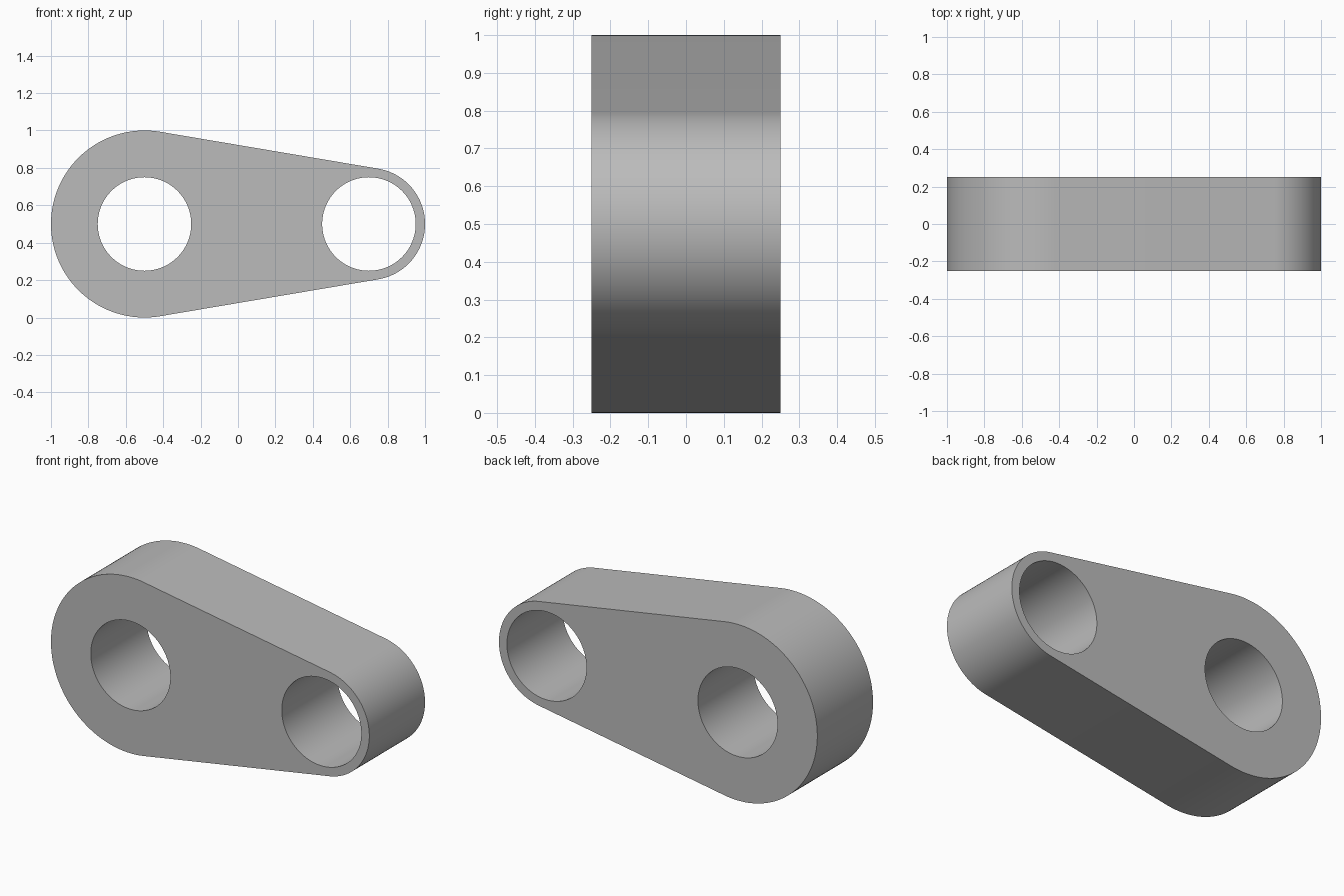
import bpy, bmesh, math
from mathutils import Vector

cube = bpy.data.objects.get("Cube")
if cube:
    bpy.data.objects.remove(cube, do_unlink=True)

DEPTH = 0.5
BIG, SMALL = (-0.5, 0.5), (0.7, 0.5)      # pivot centres in x, z
R_BIG, R_SMALL, R_HOLE = 0.5, 0.3, 0.25

grey = bpy.data.materials.new("plain grey")
grey.use_nodes = True
colour = (0.5, 0.5, 0.5, 1)
grey.diffuse_color = colour
grey.node_tree.nodes["Principled BSDF"].inputs["Base Color"].default_value = colour


def arc(centre, radius, start, end, steps):
    """Points along an arc, both ends included."""
    angles = [start + (end - start) * i / steps for i in range(steps + 1)]
    return [(centre[0] + radius * math.cos(a), centre[1] + radius * math.sin(a)) for a in angles]


def add_loop(bm, points):
    verts = [bm.verts.new((x, -DEPTH / 2, z)) for x, z in points]
    return [bm.edges.new((v, verts[i - 1])) for i, v in enumerate(verts)]


# Outline: two round ends joined by their common tangents
tangent = math.acos((R_BIG - R_SMALL) / (SMALL[0] - BIG[0]))
outline = arc(BIG, R_BIG, tangent, 2 * math.pi - tangent, 80)
outline += arc(SMALL, R_SMALL, -tangent, tangent, 64)

bm = bmesh.new()
edges = add_loop(bm, outline)

# Pivot holes
for centre in (BIG, SMALL):
    edges += add_loop(bm, arc(centre, R_HOLE, 0, 2 * math.pi, 96)[:-1])

# Fill the plate face and extrude it to full depth
bmesh.ops.triangle_fill(bm, edges=edges, use_beauty=True, normal=Vector((0, -1, 0)))
result = bmesh.ops.extrude_face_region(bm, geom=bm.faces[:], use_keep_orig=True)
back = [g for g in result["geom"] if isinstance(g, bmesh.types.BMVert)]
bmesh.ops.translate(bm, verts=back, vec=(0, DEPTH, 0))
bmesh.ops.recalc_face_normals(bm, faces=bm.faces[:])

mesh = bpy.data.meshes.new("link_plate")
bm.to_mesh(mesh)
bm.free()
mesh.materials.append(grey)
link = bpy.data.objects.new("link_plate", mesh)
bpy.context.collection.objects.link(link)

# Smooth round walls, sharp rims
bpy.ops.object.select_all(action='DESELECT')
link.select_set(True)
bpy.context.view_layer.objects.active = link
bpy.ops.object.shade_smooth_by_angle(angle=math.radians(30))
